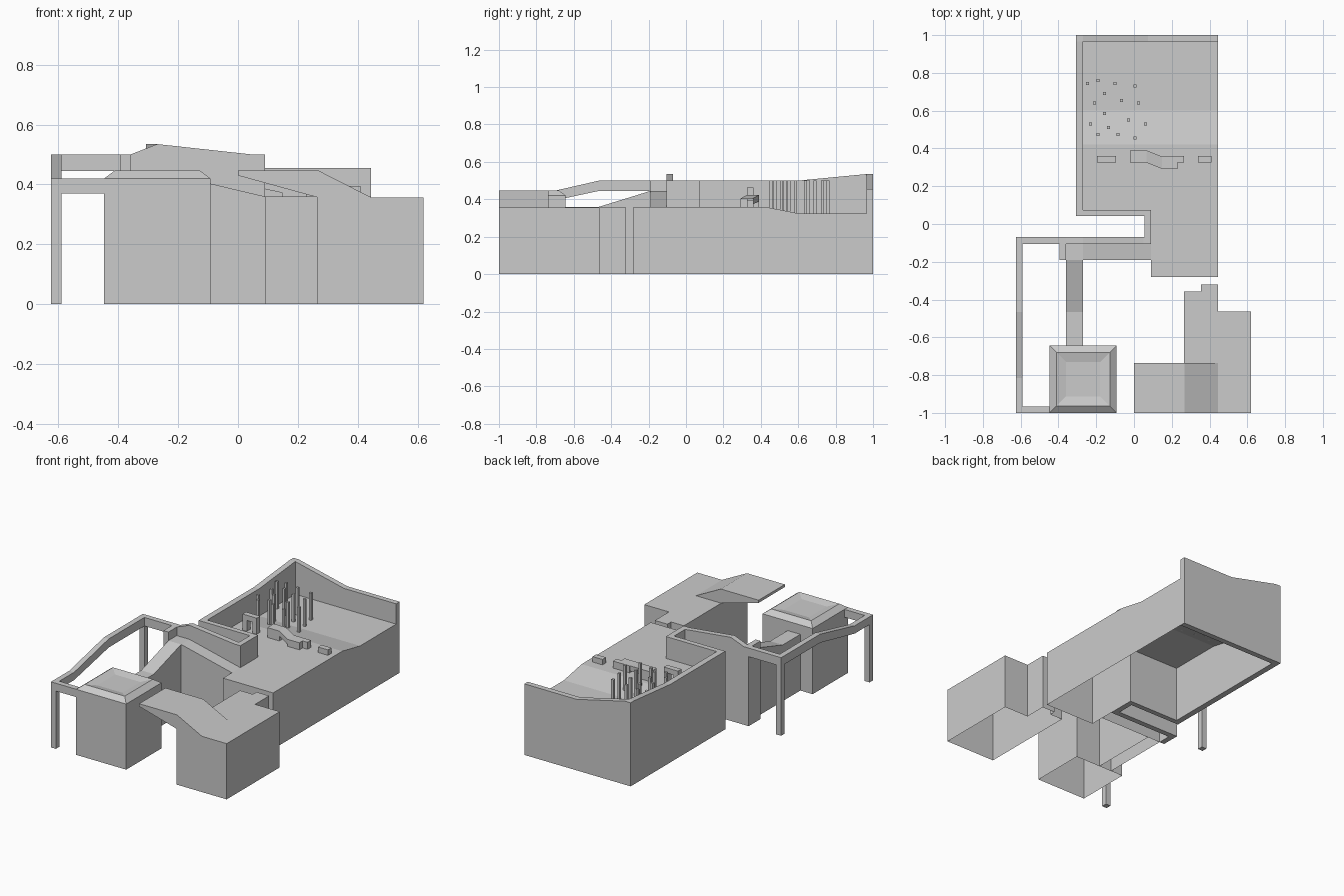
import bpy, bmesh


def finish(name, bm):
    bmesh.ops.recalc_face_normals(bm, faces=bm.faces)
    me = bpy.data.meshes.new(name)
    bm.to_mesh(me)
    bm.free()
    ob = bpy.data.objects.new(name, me)
    bpy.context.collection.objects.link(ob)
    return ob


def prism(name, axis, a, b, pts, drop=()):
    """Extrude a profile from a to b along an axis; drop lists side indices or 'a'/'b' caps left open."""
    put = {'x': lambda t, u, v: (t, u, v),
           'y': lambda t, u, v: (u, t, v),
           'z': lambda t, u, v: (u, v, t)}[axis]
    bm = bmesh.new()
    lo = [bm.verts.new(put(a, u, v)) for u, v in pts]
    hi = [bm.verts.new(put(b, u, v)) for u, v in pts]
    n = len(pts)
    for i in range(n):
        if i not in drop:
            j = (i + 1) % n
            bm.faces.new((lo[i], lo[j], hi[j], hi[i]))
    if 'a' not in drop:
        bm.faces.new(lo[::-1])
    if 'b' not in drop:
        bm.faces.new(hi)
    return finish(name, bm)


def box(name, x0, x1, y0, y1, z0, z1, drop=()):
    return prism(name, 'z', z0, z1, [(x0, y0), (x1, y0), (x1, y1), (x0, y1)], drop)


# Main terrace floor: hollow underneath, dips towards the back
prism("terrace_back", 'x', -0.27, 0.445,
      [(0.075, 0), (0.965, 0), (0.965, 0.325), (0.6, 0.325), (0.42, 0.36), (0.075, 0.36)],
      drop=(0, 1, 5, 'a'))
prism("terrace_front", 'x', 0.09, 0.445,
      [(-0.28, 0), (0.075, 0), (0.075, 0.36), (-0.28, 0.36)], drop=(0, 1))

# Boundary walls
prism("back_wall", 'y', 0.965, 1.0,
      [(-0.308, 0), (0.445, 0), (0.445, 0.455), (0.075, 0.455), (-0.27, 0.535), (-0.308, 0.535)])
prism("left_wall", 'x', -0.308, -0.27,
      [(0.042, 0), (0.965, 0), (0.965, 0.535), (0.6, 0.5), (0.042, 0.5)])
box("inner_wall", -0.27, 0.09, 0.042, 0.075, 0, 0.5)
box("link_wall", 0.055, 0.09, -0.07, 0.042, 0, 0.5)
prism("front_wall", 'y', -0.105, -0.07,
      [(-0.625, 0.445), (-0.395, 0.445), (-0.395, 0), (0.09, 0), (0.09, 0.5), (0.05, 0.5),
       (-0.27, 0.535), (-0.36, 0.5), (-0.625, 0.5)])
box("stub_wall", -0.395, -0.36, -0.19, -0.105, 0, 0.5)

# Raised beam on posts
prism("side_beam", 'x', -0.625, -0.59,
      [(-1, 0.37), (-0.815, 0.37), (-0.465, 0.445), (-0.105, 0.445),
       (-0.105, 0.5), (-0.465, 0.5), (-0.815, 0.42), (-1, 0.42)])
box("front_beam", -0.59, -0.445, -1, -0.965, 0.37, 0.42)
for label, y, top in (("front", -1, 0.37), ("back", -0.105, 0.445)):
    box(label + "_post", -0.625, -0.59, y, y + 0.035, 0, top)

# Sloping walkway and ramp down to the small house
prism("walkway", 'y', -0.19, -0.105,
      [(-0.36, 0), (0.09, 0), (0.09, 0.36), (-0.27, 0.445), (-0.36, 0.445)], drop=(0, 1, 4, 'b'))
prism("ramp", 'x', -0.36, -0.27,
      [(-0.645, 0), (-0.19, 0), (-0.19, 0.445), (-0.465, 0.36), (-0.645, 0.36)], drop=(0, 1, 4))

# Small house with chamfered roof and sunken skylight
bm = bmesh.new()
prev = None
for inset, z in ((0, 0), (0, 0.42), (0.036, 0.447), (0.088, 0.435)):
    x0, x1, y0, y1 = -0.447 + inset, -0.092 - inset, -1 + inset, -0.643 - inset
    ring = [bm.verts.new((x, y, z)) for x, y in ((x0, y0), (x1, y0), (x1, y1), (x0, y1))]
    if prev:
        for i in range(4):
            j = (i + 1) % 4
            bm.faces.new((prev[i], prev[j], ring[j], ring[i]))
    prev = ring
bm.faces.new(prev)
finish("small_house", bm)

# Right block with stepped rear and a canopy
prism("right_block", 'z', 0, 0.357,
      [(0.265, -1), (0.62, -1), (0.62, -0.463), (0.445, -0.463), (0.445, -0.32),
       (0.355, -0.32), (0.355, -0.357), (0.265, -0.357)], drop=('a',))
prism("canopy", 'y', -1, -0.735,
      [(0, 0.43), (0.265, 0.357), (0.445, 0.357), (0.268, 0.447), (0, 0.447)])

# Terrace furniture: small arch, stepped bench, single block
prism("arch_table", 'y', 0.325, 0.36,
      [(-0.195, 0.36), (-0.165, 0.36), (-0.165, 0.43), (-0.125, 0.43), (-0.125, 0.36),
       (-0.095, 0.36), (-0.095, 0.463), (-0.195, 0.463)])
box("bench_left", -0.02, 0.065, 0.325, 0.39, 0.36, 0.423)
bridge = box("bench_bridge", 0.065, 0.148, 0.325, 0.39, 0.39, 0.423)
for v in bridge.data.vertices:
    if v.co.x > 0.1:
        v.co.y -= 0.033
        v.co.z -= 0.018
prism("bench_right", 'z', 0.36, 0.405,
      [(0.148, 0.292), (0.23, 0.292), (0.23, 0.325), (0.265, 0.325), (0.265, 0.36), (0.148, 0.36)])
box("seat_block", 0.34, 0.41, 0.325, 0.36, 0.36, 0.395)

# Cluster of square poles
poles = [(-0.245, 0.745), (-0.19, 0.76), (-0.1, 0.745), (0.005, 0.73), (-0.155, 0.69),
         (-0.21, 0.64), (-0.065, 0.655), (0.025, 0.64), (-0.155, 0.585), (-0.23, 0.53),
         (-0.19, 0.475), (-0.135, 0.51), (-0.085, 0.475), (-0.03, 0.55), (0.06, 0.53),
         (0.005, 0.455)]
r = 0.008
for i, (x, y) in enumerate(poles):
    base = 0.325 + 0.035 * max(0, min(1, (0.6 - y) / 0.18))
    box(f"pole_{i + 1}", x - r, x + r, y - r, y + r, base, 0.5)
